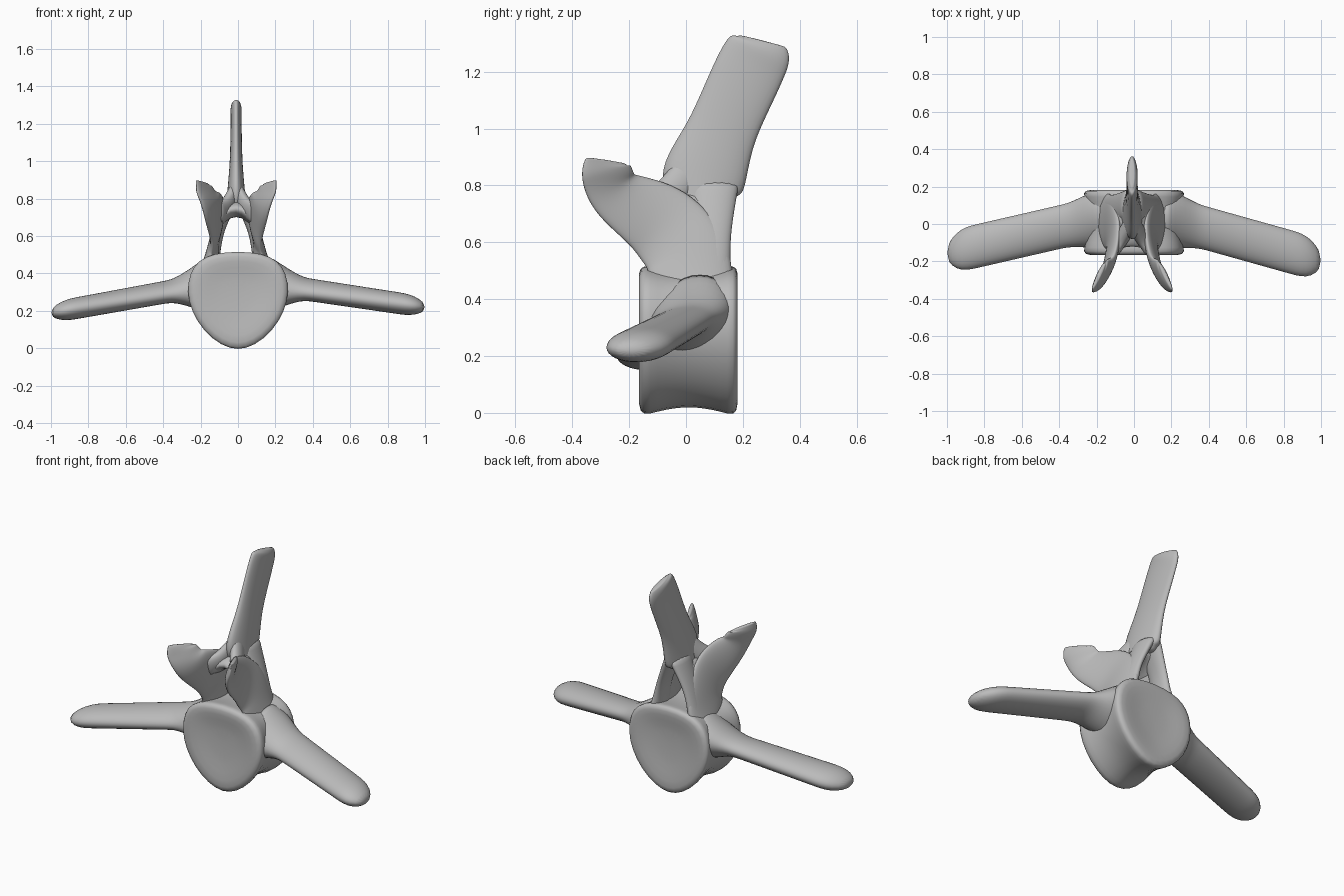
import bpy, bmesh
from math import sin, cos, pi, sqrt, copysign
from mathutils import Vector

if "Cube" in bpy.data.objects:
    bpy.data.objects.remove(bpy.data.objects["Cube"], do_unlink=True)

GREY = (0.5, 0.5, 0.5, 1)
bone = bpy.data.materials.new("bone grey")
bone.use_nodes = True
bone.diffuse_color = GREY
bone.node_tree.nodes["Principled BSDF"].inputs["Base Color"].default_value = GREY

SIDES = 16
ANGLES = [2 * pi * i / SIDES for i in range(SIDES)]
SIDEWAYS = Vector((1, 0, 0))


def skin(name, loops):
    """Bridge equal-length point loops into a closed, smooth solid."""
    bm = bmesh.new()
    rings = [[bm.verts.new(point) for point in loop] for loop in loops]
    for ring, following in zip(rings, rings[1:]):
        for i in range(SIDES):
            j = (i + 1) % SIDES
            bm.faces.new((ring[i], ring[j], following[j], following[i]))
    bm.faces.new(rings[0])
    bm.faces.new(rings[-1])
    bmesh.ops.recalc_face_normals(bm, faces=bm.faces)
    mesh = bpy.data.meshes.new(name)
    bm.to_mesh(mesh)
    bm.free()
    mesh.materials.append(bone)
    mesh.shade_smooth()
    part = bpy.data.objects.new(name, mesh)
    bpy.context.collection.objects.link(part)
    rounding = part.modifiers.new("rounding", 'SUBSURF')
    rounding.levels = rounding.render_levels = 1


def ellipse(centre, u, v):
    return [Vector(centre) + Vector(u) * cos(a) + Vector(v) * sin(a) for a in ANGLES]


def spline(keys, steps=4):
    """Smoothly interpolate a list of key sections."""
    padded = [keys[0]] + keys + [keys[-1]]
    result = []
    for a, b, c, d in zip(padded, padded[1:], padded[2:], padded[3:]):
        for step in range(steps):
            t = step / steps
            result.append([q + t / 2 * (r - p + t * (2 * p - 5 * q + 4 * r - s
                           + t * (3 * (q - r) + s - p)))
                           for p, q, r, s in zip(a, b, c, d)])
    return result + [list(keys[-1])]


def blade(name, keys, side=1, toe_in=0):
    """Sweep a flat ellipse; keys hold x, y, z, half depth, half thickness."""
    sections = spline(keys)
    points = [Vector((side * s[0] - .01, s[1], s[2])) for s in sections]
    last = len(points) - 1
    loops = []
    for i, (point, section) in enumerate(zip(points, sections)):
        along = points[min(i + 1, last)] - points[max(i - 1, 0)]
        across = along.cross(SIDEWAYS).normalized()
        across.x -= side * toe_in * i / last
        loops.append(ellipse(point, across * section[3], SIDEWAYS * section[4]))
    skin(name, loops)


def body_loop(y, scale):
    """Outline with a broad flattened top and a tapering underside."""
    loop = []
    for a in ANGLES:
        power, height = (.75, .225) if sin(a) > 0 else (1.15, .32)
        x = copysign(abs(cos(a)) ** power, cos(a)) * .28
        z = copysign(abs(sin(a)) ** power, sin(a)) * height
        loop.append((x * scale, y, .3 + z * scale))
    return loop


# Spool-shaped body: waisted in the middle, slightly dished at both ends
FRONT, BACK = -.17, .185
waist = [body_loop(.01 + .16 * w, .9 + .1 * w * w)
         for w in (-1, -.7, -.3, 0, .3, .7, 1)]
front_cap = [body_loop(FRONT + dish, s) for dish, s in ((.02, .3), (.01, .6), (0, .9))]
back_cap = [body_loop(BACK - dish, s) for dish, s in ((0, .9), (.01, .6), (.02, .3))]
skin("vertebral_body", front_cap + waist + back_cap)


# Long side wings: flared root, drooping forward sweep, rounded tip
def wing_loop(x, side):
    flare = max(0, .34 - x)
    tip = sqrt(1 - (max(0, x - .88) / .13) ** 2)
    y, z = min(.02, .085 - .28 * x), .37 - .15 * x
    if side < 0:
        y, z = y + .05 * max(0, x - .2), z - .03 * x
    depth = (.12 + .3 * min(flare, .1)) * tip
    height = (.06 + .5 * flare) * tip
    return ellipse((side * x, y, z), (0, depth, .25 * depth * (1 - x)), (0, 0, height))


for side, label in ((1, "left"), (-1, "right")):
    skin(label + "_transverse_process",
         [wing_loop(.14 + .86 * i / SIDES, side) for i in range(SIDES + 1)])

    # Arch wall rising from the body, then turning up and forward
    blade(label + "_arch_wall_and_front_blade", [
        (.14, .02, .43, .15, .05), (.12, 0, .56, .15, .03),
        (.1, -.09, .67, .14, .03), (.13, -.24, .765, .1, .03),
        (.17, -.28, .85, .09, .025), (.18, -.28, .89, .07, .01)], side, .5)

    # Rear sheet from the spine down to the back of the body
    blade(label + "_rear_arch_sheet", [
        (.01, .1, .82, .09, .04), (.09, .09, .63, .07, .03), (.13, .08, .46, .08, .04)], side)

    # Ridge joining the front blade to the spine
    blade(label + "_front_ridge", [
        (0, .02, .86, .06, .03), (.05, -.07, .76, .06, .04), (.1, -.16, .72, .06, .03)], side)

# Curved roof over the canal
skin("arch_roof", [ellipse((x - .01, -3 * x * x, .755 - 8 * x * x), (0, .12, 0), (0, 0, .045))
                   for x in (-.11, -.06, 0, .06, .11)])

# Tall blade leaning to the rear
blade("neural_spine", [
    (0, .05, .74, .1, .06), (0, .06, .82, .15, .05), (0, .13, 1, .125, .035),
    (0, .22, 1.2, .125, .03), (0, .26, 1.28, .115, .03), (0, .27, 1.31, .08, .015)])
